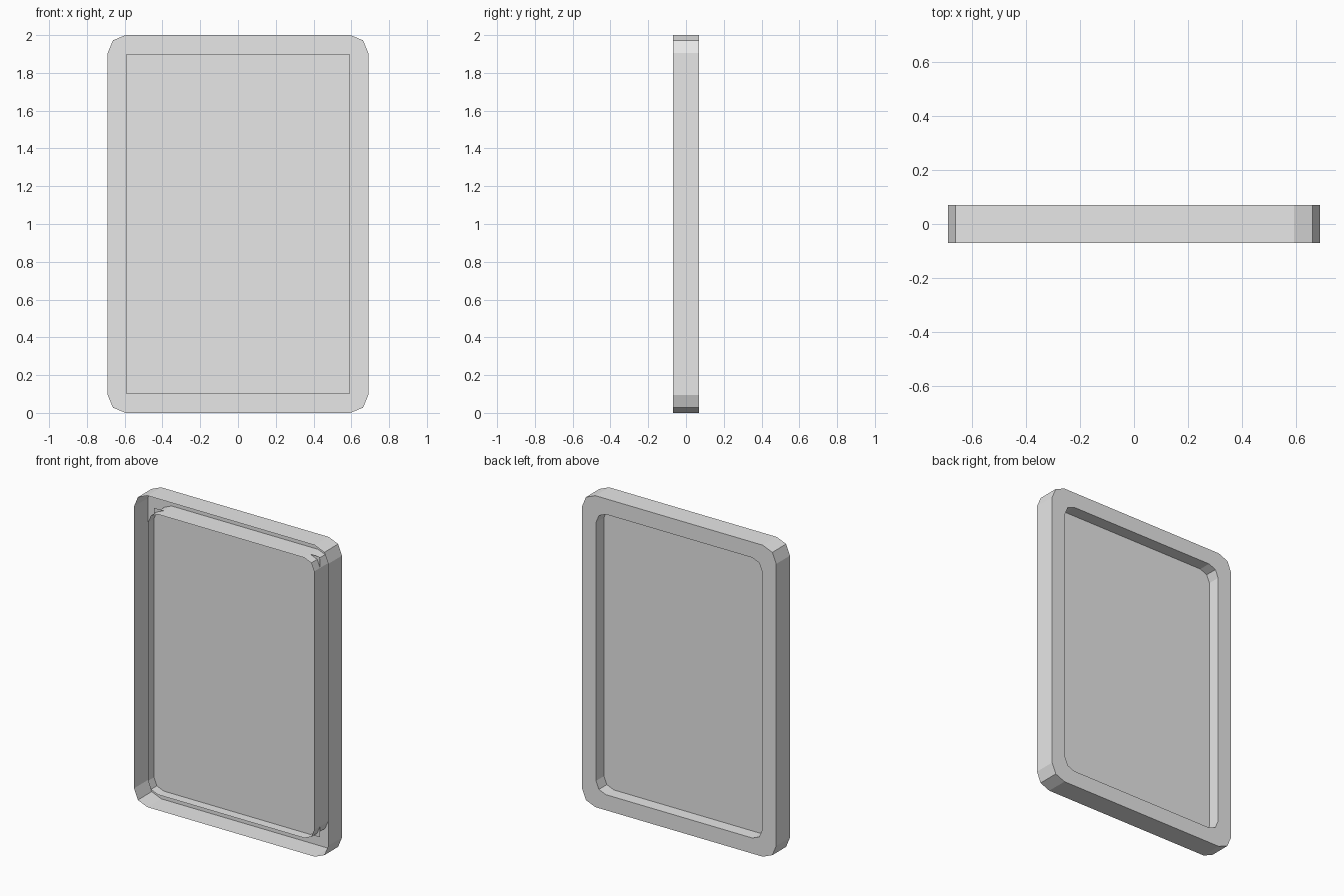
import bpy, bmesh
from math import sin, cos, pi

cube = bpy.data.objects.get("Cube")
if cube:
    bpy.data.objects.remove(cube)

FRONT, BACK, PANEL_Y = -0.07, 0.07, -0.01

grey = bpy.data.materials.new("light_grey")
grey.use_nodes = True
grey.diffuse_color = (0.8, 0.8, 0.8, 1)
grey.node_tree.nodes["Principled BSDF"].inputs["Base Color"].default_value = (0.8, 0.8, 0.8, 1)


def outline(half_x, half_z, radius, steps=2):
    """Rectangle with faceted round corners, centred on z = 1."""
    points = []
    for corner, (sx, sz) in enumerate([(1, 1), (-1, 1), (-1, -1), (1, -1)]):
        for i in range(steps + 1):
            a = (corner + i / steps) * pi / 2
            points.append((sx * (half_x - radius) + radius * cos(a),
                           1 + sz * (half_z - radius) + radius * sin(a)))
    return points


def loop(bm, points, y):
    return [bm.verts.new((x, y, z)) for x, z in points]


def bridge(bm, a, b):
    for i in range(len(a)):
        j = (i + 1) % len(a)
        bm.faces.new((a[i], a[j], b[j], b[i]))


def finish(bm, name):
    mesh = bpy.data.meshes.new(name)
    bm.to_mesh(mesh)
    bm.free()
    mesh.materials.append(grey)
    obj = bpy.data.objects.new(name, mesh)
    bpy.context.collection.objects.link(obj)


# Frame: outer wall, back rim and inner wall, left open at the front
outer = outline(0.69, 1.0, 0.095)
inner = outline(0.59, 0.9, 0.07)
bm = bmesh.new()
loops = [loop(bm, outer, FRONT), loop(bm, outer, BACK),
         loop(bm, inner, BACK), loop(bm, inner, FRONT)]
for a, b in zip(loops, loops[1:]):
    bridge(bm, b, a)
finish(bm, "frame")

# Panel: flat sheet with square corners set inside the frame
bm = bmesh.new()
corners = [(-0.59, 0.1), (-0.59, 1.9), (0.59, 1.9), (0.59, 0.1)]
bm.faces.new(loop(bm, corners, PANEL_Y))
finish(bm, "panel")
